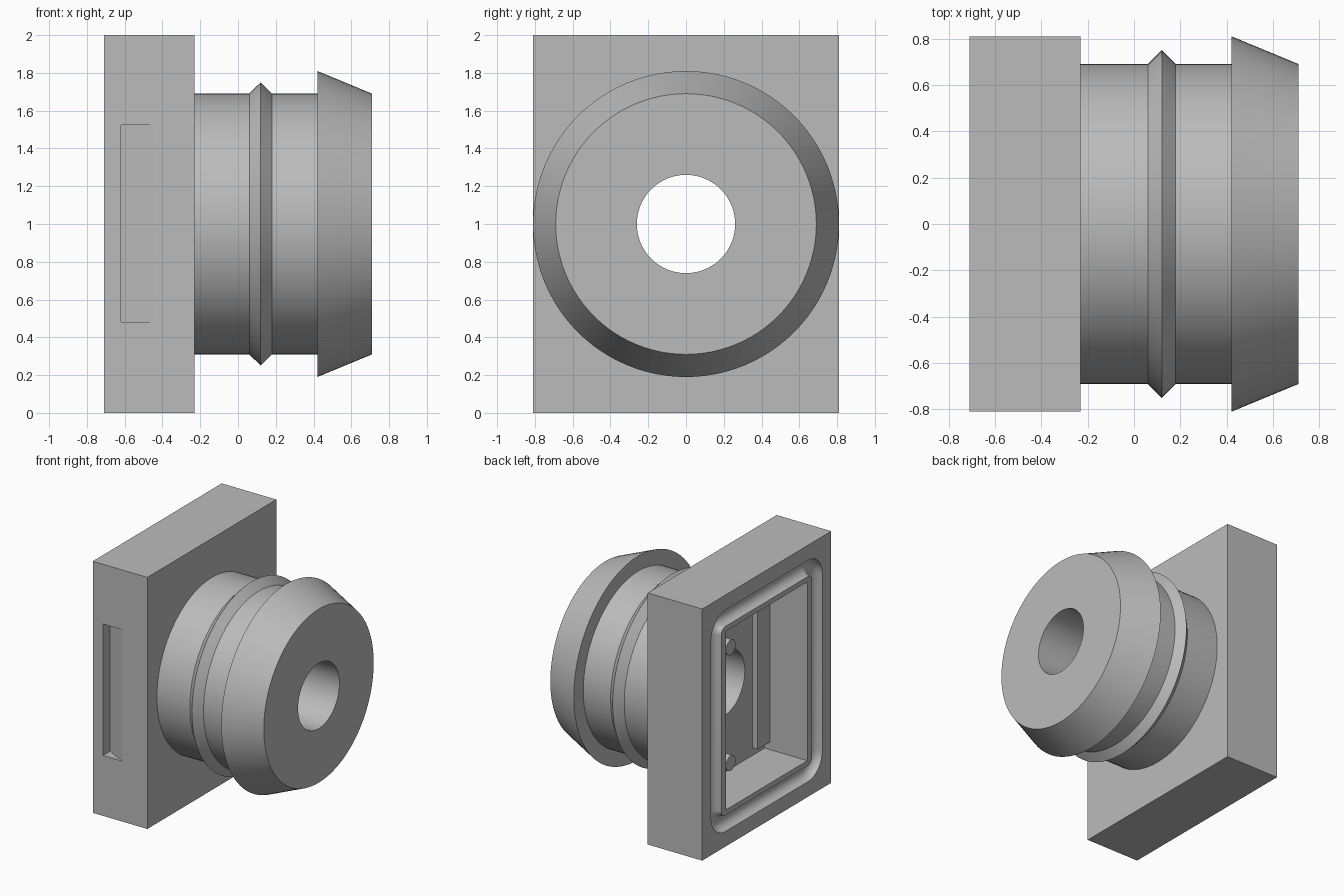
import bpy, bmesh, math
from mathutils import Vector

if "Cube" in bpy.data.objects:
    bpy.data.objects.remove(bpy.data.objects["Cube"])

grey = bpy.data.materials.new("mid_grey")
grey.diffuse_color = (0.5, 0.5, 0.5, 1)
grey.use_nodes = True
grey.node_tree.nodes["Principled BSDF"].inputs["Base Color"].default_value = grey.diffuse_color
SEG = 96


def finish(name, bm):
    bmesh.ops.recalc_face_normals(bm, faces=bm.faces)
    me = bpy.data.meshes.new(name)
    bm.to_mesh(me)
    bm.free()
    me.materials.append(grey)
    ob = bpy.data.objects.new(name, me)
    bpy.context.collection.objects.link(ob)
    return ob


def box(name, x0, x1, y0, y1, z0, z1):
    bm = bmesh.new()
    bmesh.ops.create_cube(bm, size=1)
    for v in bm.verts:
        v.co = ((x0 + x1) / 2 + v.co.x * (x1 - x0),
                (y0 + y1) / 2 + v.co.y * (y1 - y0),
                (z0 + z1) / 2 + v.co.z * (z1 - z0))
    return finish(name, bm)


def skin(name, rings, close_rows, cap=False):
    """Join rings of points with quads."""
    bm = bmesh.new()
    rows = [[bm.verts.new(p) for p in r] for r in rings]
    n = len(rows[0])
    for i in range(len(rows) if close_rows else len(rows) - 1):
        a, b = rows[i], rows[(i + 1) % len(rows)]
        for j in range(n):
            k = (j + 1) % n
            bm.faces.new((a[j], a[k], b[k], b[j]))
    if cap:
        bm.faces.new(rows[0])
        bm.faces.new(rows[-1])
    return finish(name, bm)


def lathe(name, profile, y=0, z=1, seg=SEG, cap=False):
    """Revolve (x, radius) points around an axis along x."""
    angs = [2 * math.pi * i / seg for i in range(seg)]
    rings = [[(x, y + r * math.cos(a), z + r * math.sin(a)) for a in angs]
             for x, r in profile]
    return skin(name, rings, False, cap)


def select_only(ob):
    bpy.ops.object.select_all(action='DESELECT')
    ob.select_set(True)
    bpy.context.view_layer.objects.active = ob


def cut(ob, cutter):
    cutter.hide_render = True
    m = ob.modifiers.new("cut", 'BOOLEAN')
    m.operation, m.solver, m.object = 'DIFFERENCE', 'EXACT', cutter
    select_only(ob)
    bpy.ops.object.modifier_apply(modifier=m.name)
    bpy.data.objects.remove(cutter)


def smooth(ob, deg):
    select_only(ob)
    bpy.ops.object.shade_smooth_by_angle(angle=math.radians(deg))


# Rectangular housing with an open pocket at the back and a bore
housing = box("housing", -0.71, -0.23, -0.81, 0.81, 0, 2)
cut(housing, box("pocket_cutter", -0.9, -0.335, -0.51, 0.51, 0.29, 1.71))
cut(housing, lathe("bore_cutter", [(-0.5, 0.26), (0, 0.26)], cap=True))

# Half-round seal groove around the pocket
rad, corner, hy, hz = 0.065, 0.115, 0.635, 0.815
rings = []
for q, (sy, sz) in enumerate([(1, 1), (-1, 1), (-1, -1), (1, -1)]):
    for i in range(9):
        a = math.pi / 2 * (q + i / 8)
        d = Vector((0, math.cos(a), math.sin(a)))
        c = Vector((-0.71, sy * (hy - corner), 1 + sz * (hz - corner))) + d * corner
        ring = []
        for j in range(24):
            t = 2 * math.pi * (j + 0.5) / 24
            ring.append(c + d * rad * math.cos(t) + Vector((rad * math.sin(t), 0, 0)))
        rings.append(ring)
cut(housing, skin("groove_cutter", rings, True))

# Sloped catch notch in the front side
wedge = [(-0.62, -0.72), (-0.62, -0.86), (-0.3556, -0.86)]
wedge[2] = (-0.45 + 0.05 * 0.17 / 0.09, -0.86)
cut(housing, skin("notch_cutter", [[(x, y, z) for x, y in wedge]
                                   for z in (0.48, 1.525)], False, True))
smooth(housing, 20)

# Barrel with a pointed ridge, tapered end lip and through bore
barrel = lathe("barrel", [(-0.23, 0.69), (0.06, 0.69), (0.12, 0.75), (0.18, 0.69),
                          (0.42, 0.69), (0.42, 0.81), (0.71, 0.69),
                          (0.71, 0.26), (-0.23, 0.26)])
smooth(barrel, 20)

# Raised rib on the pocket floor
box("pocket_rib", -0.38, -0.33, -0.515, -0.356, 0.35, 1.65)

# Two locating pins inside the pocket
for i, z in enumerate((0.54, 1.46)):
    pin = lathe("pin_%d" % (i + 1), [(-0.33, 0.06), (-0.59, 0.06)],
                y=0.28, z=z, seg=32, cap=True)
    smooth(pin, 30)
